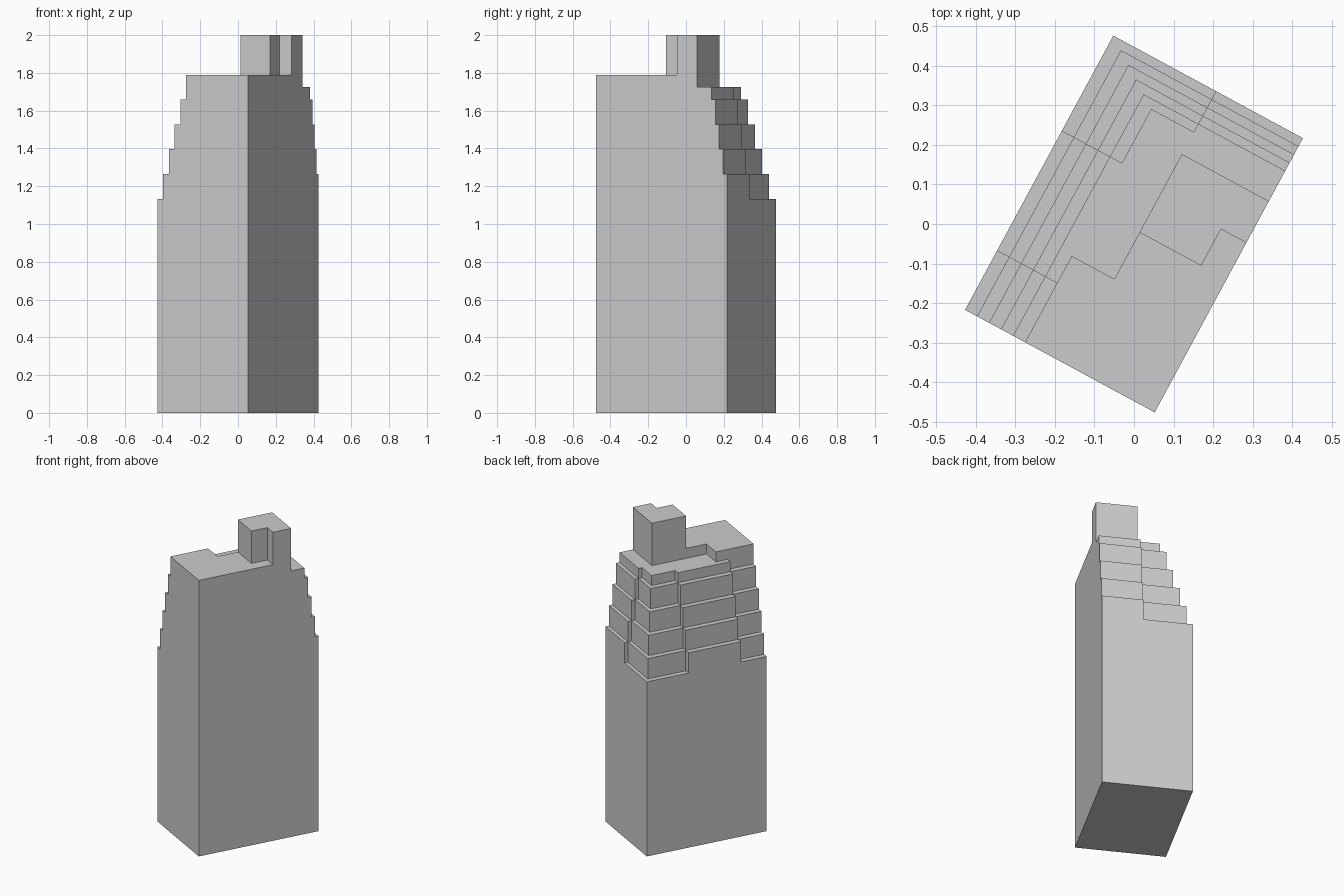
import bpy
import bmesh
import math
from mathutils import Matrix

cube = bpy.data.objects.get("Cube")
if cube:
    bpy.data.objects.remove(cube, do_unlink=True)

# One plain concrete colour
concrete = bpy.data.materials.new("concrete_grey")
concrete.use_nodes = True
grey = (0.6, 0.6, 0.6, 1.0)
concrete.diffuse_color = grey
bsdf = next(n for n in concrete.node_tree.nodes if n.type == "BSDF_PRINCIPLED")
bsdf.inputs["Base Color"].default_value = grey

LENGTH, WIDTH = 0.788, 0.545          # footprint
STEP_L, STEP_W = 0.0235, 0.0345       # setback per storey on the end and the side
TURN = Matrix.Rotation(math.radians(61.6), 4, "Z")
TURN = TURN @ Matrix.Translation((-LENGTH / 2, -WIDTH / 2, 0))


def prism(name, outline, bottom, top):
    """Extrude a flat outline, given in footprint coordinates, between two heights."""
    bm = bmesh.new()
    face = bm.faces.new([bm.verts.new((u, v, bottom)) for u, v in outline])
    ext = bmesh.ops.extrude_face_region(bm, geom=[face], use_keep_orig=True)
    moved = [g for g in ext["geom"] if isinstance(g, bmesh.types.BMVert)]
    bmesh.ops.translate(bm, verts=moved, vec=(0, 0, top - bottom))
    bmesh.ops.recalc_face_normals(bm, faces=bm.faces)
    bm.transform(TURN)
    mesh = bpy.data.meshes.new(name)
    bm.to_mesh(mesh)
    bm.free()
    mesh.materials.append(concrete)
    obj = bpy.data.objects.new(name, mesh)
    bpy.context.collection.objects.link(obj)
    return obj


def setback_outline(k):
    """Corners step back one storey earlier than the bays between them."""
    bay_u, bay_v = LENGTH - k * STEP_L, WIDTH - k * STEP_W
    cor_u, cor_v = bay_u - STEP_L, bay_v - STEP_W
    return [(0, 0), (bay_u, 0), (bay_u, 0.25), (cor_u, 0.25), (cor_u, cor_v),
            (0.515, cor_v), (0.515, bay_v), (0.17, bay_v), (0.17, cor_v), (0, cor_v)]


# Main shaft
prism("main_shaft", [(0, 0), (LENGTH, 0), (LENGTH, WIDTH), (0, WIDTH)], 0, 1.132)

# Stepped storeys
levels = [1.132, 1.264, 1.396, 1.528, 1.66, 1.725]
for k in range(5):
    prism(f"setback_storey_{k + 1}", setback_outline(k), levels[k], levels[k + 1])

# Raised roof
roof_side = WIDTH - 5 * STEP_W
prism("raised_roof", [(0, 0), (0.607, 0), (0.607, 0.25), (0.248, 0.25),
                      (0.248, roof_side), (0, roof_side)], 1.725, 1.79)

# Notched rooftop block
prism("rooftop_block", [(0.487, 0), (0.607, 0), (0.607, 0.25), (0.382, 0.25),
                        (0.382, 0.073), (0.487, 0.073)], 1.79, 2.0)
